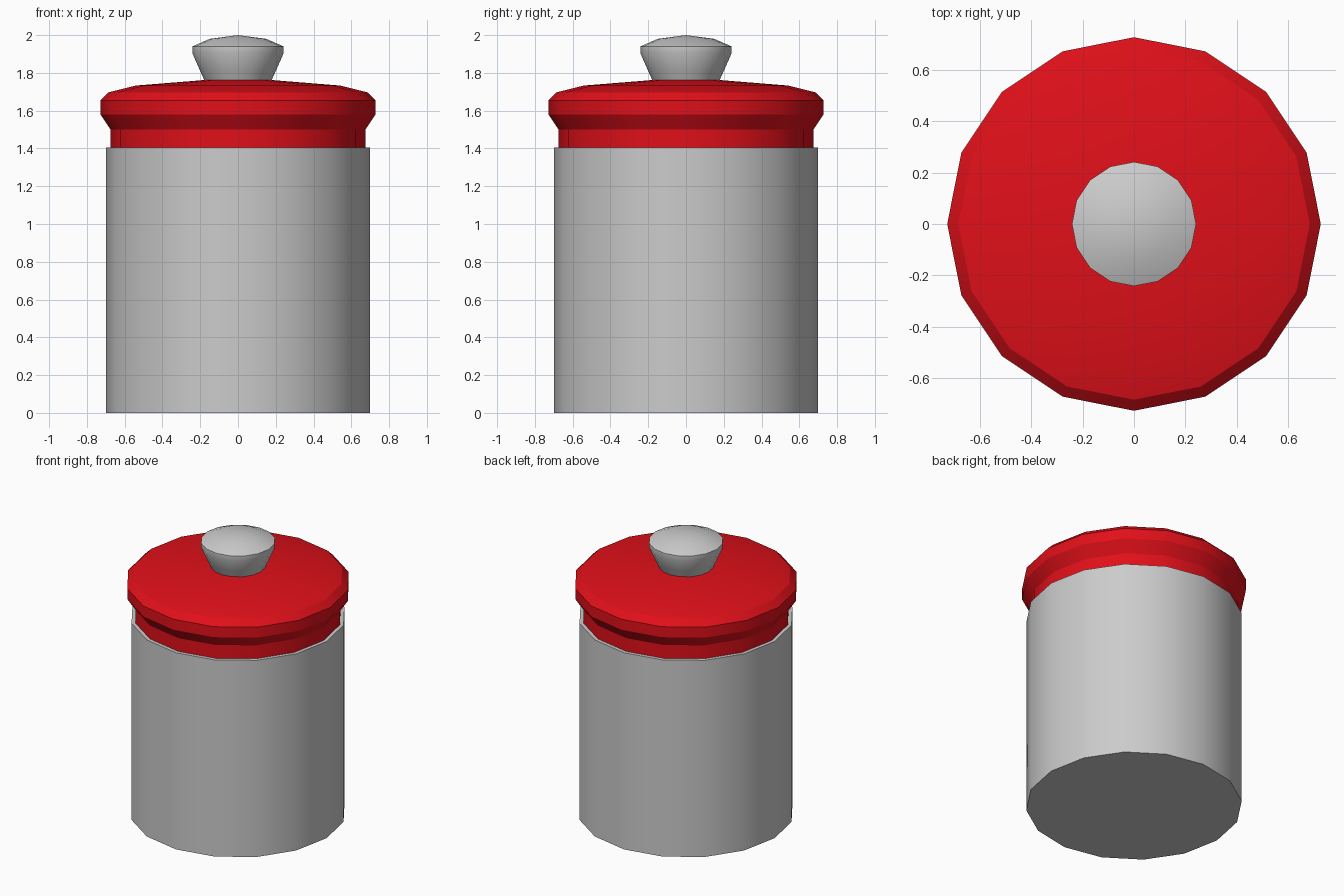
import bpy
import bmesh
import math

if "Cube" in bpy.data.objects:
    bpy.data.objects.remove(bpy.data.objects["Cube"])

SIDES = 16


def lathe(name, profile, color=None):
    """Revolve an (r, z) profile from bottom to top; r = 0 closes to a pole."""
    bm = bmesh.new()
    rings = []
    for r, z in profile:
        if r == 0:
            rings.append([bm.verts.new((0, 0, z))] * SIDES)
        else:
            angles = [2 * math.pi * i / SIDES for i in range(SIDES)]
            rings.append([bm.verts.new((r * math.cos(a), r * math.sin(a), z)) for a in angles])
    for low, high in zip(rings, rings[1:]):
        for i in range(SIDES):
            j = (i + 1) % SIDES
            corners = dict.fromkeys((low[i], low[j], high[j], high[i]))
            bm.faces.new(list(corners))
    # flat caps on any open ends
    bmesh.ops.holes_fill(bm, edges=[e for e in bm.edges if e.is_boundary], sides=0)
    bmesh.ops.recalc_face_normals(bm, faces=bm.faces)
    mesh = bpy.data.meshes.new(name)
    bm.to_mesh(mesh)
    bm.free()
    obj = bpy.data.objects.new(name, mesh)
    bpy.context.collection.objects.link(obj)
    if color:
        mat = bpy.data.materials.new(name + "_color")
        mat.diffuse_color = color
        mat.use_nodes = True
        mat.node_tree.nodes["Principled BSDF"].inputs["Base Color"].default_value = mat.diffuse_color
        mesh.materials.append(mat)
    bpy.ops.object.select_all(action='DESELECT')
    obj.select_set(True)
    bpy.context.view_layer.objects.active = obj
    bpy.ops.object.shade_smooth_by_angle(angle=math.radians(30))
    return obj


# jar body
lathe("jar_body", [(0.70, 0), (0.70, 1.405)])

# lid: neck, flared rim and shallow dome
lathe("lid", [(0.675, 1.40), (0.675, 1.50), (0.728, 1.58), (0.728, 1.655),
              (0.685, 1.697), (0.54, 1.733), (0.18, 1.762)], (0.75, 0.005, 0.01, 1))

# knob: flared stem with domed top
lathe("lid_knob", [(0.175, 1.755), (0.20, 1.81), (0.242, 1.905), (0.242, 1.94),
                   (0.15, 1.98), (0, 2.0)])
